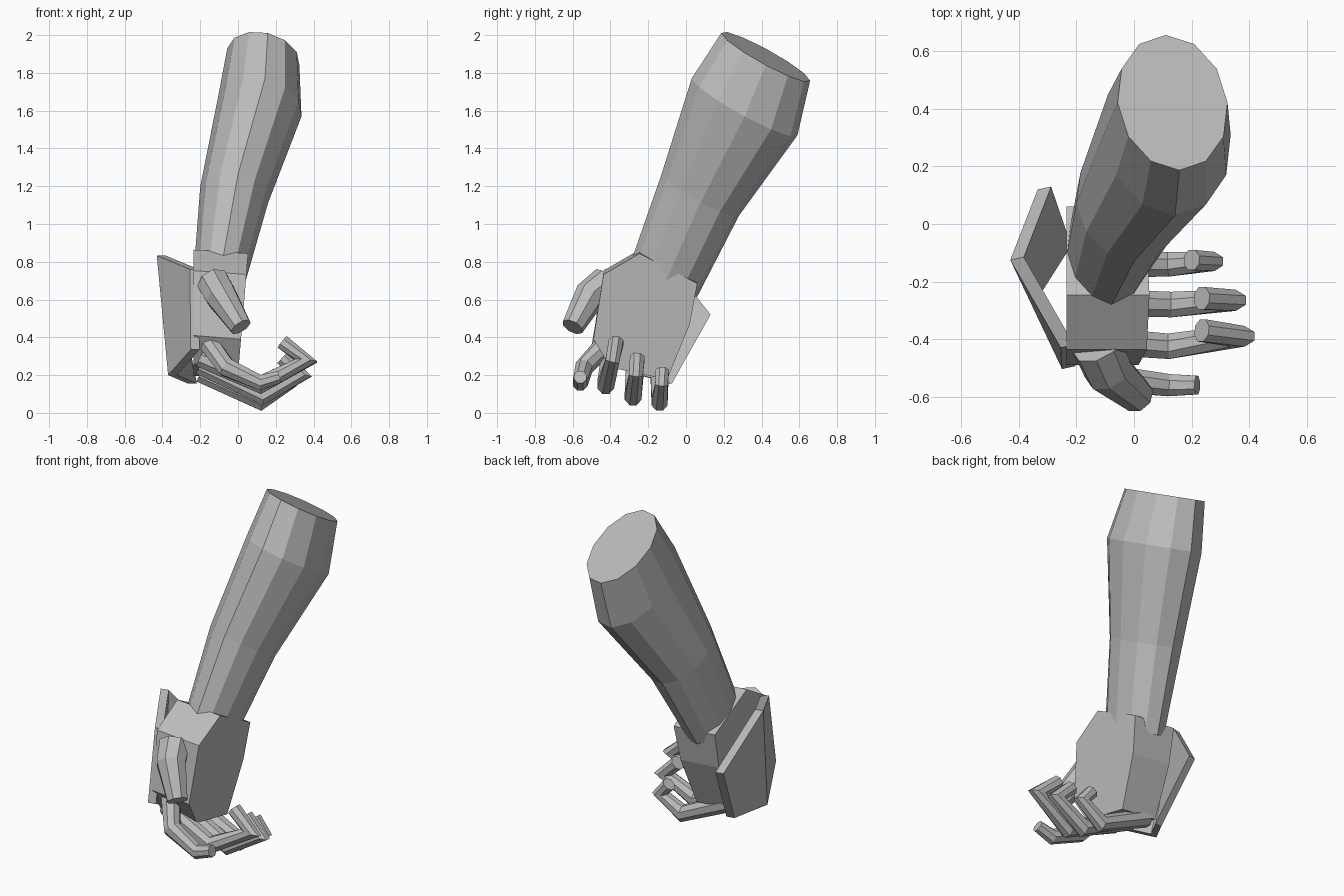
import bpy, bmesh, math
from mathutils import Vector

cube = bpy.data.objects.get("Cube")
if cube:
    bpy.data.objects.remove(cube)

grey = bpy.data.materials.new("plain_grey")
grey.use_nodes = True
colour = (0.5, 0.5, 0.5, 1)
grey.diffuse_color = colour
grey.node_tree.nodes["Principled BSDF"].inputs["Base Color"].default_value = colour


def loft(name, rings):
    """Skin a closed solid through matching rings of points."""
    bm = bmesh.new()
    loops = [[bm.verts.new(p) for p in ring] for ring in rings]
    n = len(loops[0])
    for a, b in zip(loops, loops[1:]):
        for i in range(n):
            j = (i + 1) % n
            bm.faces.new((a[i], a[j], b[j], b[i]))
    bm.faces.new(loops[0])
    bm.faces.new(loops[-1])
    bmesh.ops.recalc_face_normals(bm, faces=bm.faces)
    mesh = bpy.data.meshes.new(name)
    bm.to_mesh(mesh)
    bm.free()
    mesh.materials.append(grey)
    obj = bpy.data.objects.new(name, mesh)
    bpy.context.collection.objects.link(obj)
    return obj


def ellipse(centre, half_x, half_y, sides=12):
    """Oval ring lying square to the sloping forearm axis."""
    ring = []
    for i in range(sides):
        a = math.tau * i / sides
        dx = half_x * math.sin(a) - 0.1 * half_y * math.cos(a)
        dy = half_y * math.cos(a)
        ring.append(Vector(centre) + Vector((dx, dy, -0.23 * dx - 0.56 * dy)))
    return ring


def digit(name, path, radii, sides=8):
    """Faceted tube along a bent path."""
    pts = [Vector(p) for p in path]
    rings = []
    for k, p in enumerate(pts):
        before = (p - pts[max(k - 1, 0)]).normalized()
        after = (pts[min(k + 1, len(pts) - 1)] - p).normalized()
        t = (before + after).normalized()
        side = Vector((0, 1, 0))
        side = (side - t * side.dot(t)).normalized()
        up = t.cross(side)
        # widen the bend so the tube keeps its thickness
        mitre = 1.0
        if 0 < k < len(pts) - 1:
            mitre = min(1 / max(t.dot(after), 0.1), 1.6)
        ring = []
        for i in range(sides):
            a = math.tau * (i + 0.5) / sides
            ring.append(p + radii[k] * (side * math.cos(a) + up * mitre * math.sin(a)))
        rings.append(ring)
    return loft(name, rings)


# Forearm: oval sections from wrist to elbow
loft("forearm", [
    ellipse((-0.10, -0.115, 0.71), 0.135, 0.175),
    ellipse((-0.02, 0.076, 1.155), 0.18, 0.205),
    ellipse((0.115, 0.31, 1.62), 0.221, 0.28),
    ellipse((0.134, 0.422, 1.885), 0.191, 0.235),
])

# Hand: palm outline in (y, z), thickened across x
outline = [(-0.246, 0.844), (0.06, 0.685), (0.02, 0.47), (-0.10, 0.177),
           (-0.40, 0.24), (-0.49, 0.39), (-0.437, 0.733)]
palm = [Vector((0.0 + 0.05 * (z - 0.2) / 0.6, y, z)) for y, z in outline]
dorsal = [Vector((-0.235, y, z + 0.02)) for y, z in outline]
loft("hand", [dorsal, palm])

# Guard plate on the back of the hand: two panels meeting at a ridge
ridge_top, ridge_low = (-0.43, -0.125, 0.833), (-0.37, -0.25, 0.2)
panels = {
    "guard_plate_front": [ridge_top, (-0.255, -0.43, 0.76), (-0.25, -0.504, 0.335), ridge_low],
    "guard_plate_back": [ridge_top, (-0.335, 0.12, 0.52), (-0.265, -0.085, 0.155), ridge_low],
}
for name, corners in panels.items():
    outer = [Vector(c) for c in corners]
    loft(name, [outer, [c + Vector((0.047, 0.01, 0)) for c in outer]])

# Curled fingers, from the one beside the thumb to the smallest
digit("index_finger", [(-0.15, -0.43, 0.36), (-0.06, -0.54, 0.24),
                       (0.12, -0.56, 0.16), (0.22, -0.56, 0.19)],
      [0.055, 0.05, 0.042, 0.035])
digit("middle_finger", [(-0.2, -0.40, 0.29), (0.12, -0.425, 0.15),
                        (0.36, -0.39, 0.275), (0.235, -0.37, 0.375)],
      [0.052, 0.048, 0.04, 0.042])
digit("ring_finger", [(-0.2, -0.27, 0.25), (0.13, -0.28, 0.09),
                      (0.33, -0.265, 0.2), (0.235, -0.258, 0.29)],
      [0.052, 0.048, 0.04, 0.042])
digit("little_finger", [(-0.2, -0.14, 0.21), (0.12, -0.14, 0.06),
                        (0.26, -0.13, 0.15), (0.2, -0.125, 0.22)],
      [0.052, 0.046, 0.036, 0.038])

# Thumb
digit("thumb", [(-0.13, -0.42, 0.69), (-0.09, -0.51, 0.62), (0.015, -0.6, 0.455)],
      [0.09, 0.085, 0.06])
